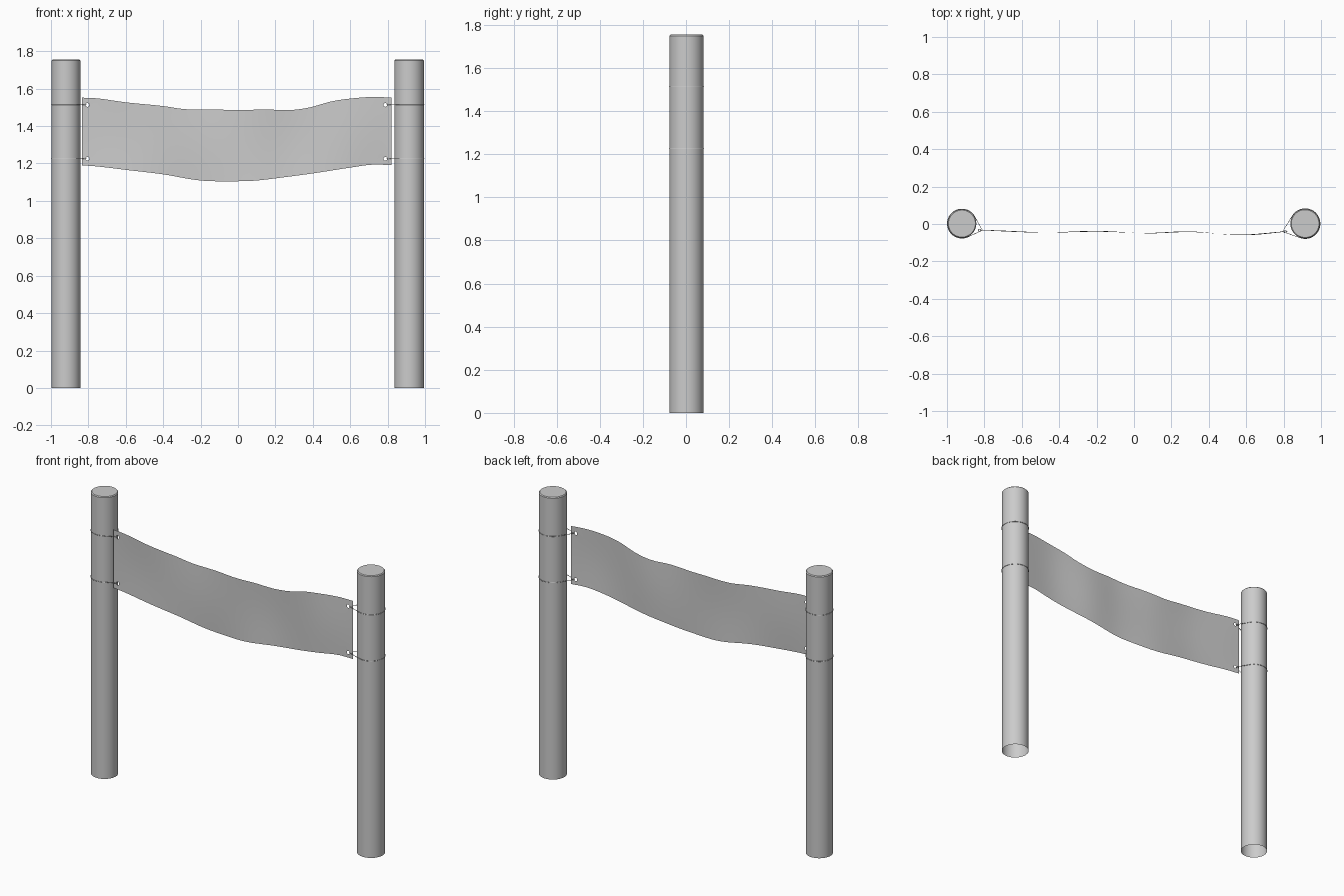
import bpy, bmesh
from math import sin, cos, pi, atan2, acos, hypot
from mathutils import Vector

if "Cube" in bpy.data.objects:
    bpy.data.objects.remove(bpy.data.objects["Cube"])

POSTS = {"left": (-0.92, 0.002, 0.077), "right": (0.915, 0.002, 0.079)}
HOLE_X = {"left": -0.805, "right": 0.788}
HOLE_Z = (1.225, 1.513)
HOLE_R = 0.01

TOP = [(-.835, 1.552), (-.75, 1.548), (-.6, 1.527), (-.4, 1.507), (-.28, 1.49), (-.1, 1.488), (0, 1.485),
       (.15, 1.489), (.27, 1.485), (.38, 1.499), (.5, 1.532), (.6, 1.547), (.72, 1.556), (.82, 1.552)]
BOTTOM = [(-.835, 1.19), (-.75, 1.184), (-.6, 1.166), (-.4, 1.142), (-.2, 1.109), (0, 1.105), (.1, 1.109),
          (.25, 1.127), (.4, 1.147), (.6, 1.178), (.72, 1.194), (.82, 1.191)]
DEPTH = [(-.835, -.033), (-.5, -.046), (-.2, -.037), (.08, -.05), (.3, -.043), (.57, -.057), (.82, -.038)]


def curve_at(pts, x):
    """Smooth (Catmull-Rom style) lookup of a profile at x."""
    n = len(pts)
    i = next((k for k in range(n - 2) if x <= pts[k + 1][0]), n - 2)

    def slope(k):
        a, b = pts[max(k - 1, 0)], pts[min(k + 1, n - 1)]
        return (b[1] - a[1]) / (b[0] - a[0])
    h = pts[i + 1][0] - pts[i][0]
    t = (x - pts[i][0]) / h
    return ((2*t**3 - 3*t*t + 1) * pts[i][1] + (t**3 - 2*t*t + t) * h * slope(i)
            + (3*t*t - 2*t**3) * pts[i + 1][1] + (t**3 - t*t) * h * slope(i + 1))


def sheet_y(x, v):
    return curve_at(DEPTH, x) + 0.004 * sin(pi * v) * sin(7 * x)


def finish(bm, name):
    bmesh.ops.recalc_face_normals(bm, faces=bm.faces)
    me = bpy.data.meshes.new(name)
    bm.to_mesh(me)
    bm.free()
    ob = bpy.data.objects.new(name, me)
    bpy.context.collection.objects.link(ob)
    bpy.context.view_layer.objects.active = ob
    bpy.ops.object.select_all(action='DESELECT')
    ob.select_set(True)
    bpy.ops.object.shade_smooth_by_angle()
    return ob


# Posts: open underneath, small chamfer at the top
for side, (cx, cy, r) in POSTS.items():
    bm = bmesh.new()
    rings = []
    for rad, z in ((r, 0), (r, 1.75), (r - 0.005, 1.755)):
        rings.append([bm.verts.new((cx + rad * cos(2*pi*i/48), cy + rad * sin(2*pi*i/48), z)) for i in range(48)])
    for a, b in zip(rings, rings[1:]):
        for i in range(48):
            j = (i + 1) % 48
            bm.faces.new((a[i], a[j], b[j], b[i]))
    bm.faces.new(rings[-1])
    finish(bm, side + "_post")

# Hanging sheet: wavy grid with four eyelet holes
M = 0.018
hl, hr = HOLE_X["left"], HOLE_X["right"]
n = 44
xs = [-.835, hl - M] + [hl + M + (hr - hl - 2*M) * i / n for i in range(n + 1)] + [hr + M, .82]
vs = [0, .05, .15, .26, .38, .5, .62, .74, .83, .94, 1]
bm = bmesh.new()
cols = []
for x in xs:
    lo, hi = curve_at(BOTTOM, x), curve_at(TOP, x)
    cols.append([bm.verts.new((x, sheet_y(x, v), lo + (hi - lo) * v)) for v in vs])
holes = {(1, 1): (hl, HOLE_Z[0]), (1, 8): (hl, HOLE_Z[1]),
         (len(xs) - 3, 1): (hr, HOLE_Z[0]), (len(xs) - 3, 8): (hr, HOLE_Z[1])}
for i in range(len(xs) - 1):
    for j in range(len(vs) - 1):
        quad = (cols[i + 1][j + 1], cols[i][j + 1], cols[i][j], cols[i + 1][j])
        if (i, j) not in holes:
            bm.faces.new(quad)
            continue
        hx, hz = holes[i, j]
        y = sum(q.co.y for q in quad) / 4
        ring = [bm.verts.new((hx + HOLE_R * cos(pi*k/8), y, hz + HOLE_R * sin(pi*k/8))) for k in range(16)]
        for c in range(4):
            for k in range(4):
                bm.faces.new((quad[c], ring[4*c + k], ring[(4*c + k + 1) % 16]))
            bm.faces.new((quad[c], ring[(4*c + 4) % 16], quad[(c + 1) % 4]))
finish(bm, "hanging_sheet")

# Cords: loop round each post, tied through each eyelet
for side, (cx, cy, r) in POSTS.items():
    s = -1 if side == "left" else 1
    for level, z in zip(("lower", "upper"), HOLE_Z):
        hx = HOLE_X[side] + s * 0.006
        hy = sheet_y(hx, 0.1)
        R = r + 0.001
        dx, dy = hx - cx, hy - cy
        base, spread = atan2(dy, dx), acos(R / hypot(dx, dy))
        pts = [Vector((hx, hy, z))]
        for k in range(33):
            a = base + spread + (2*pi - 2*spread) * k / 32
            pts.append(Vector((cx + R * cos(a), cy + R * sin(a), z)))
        cu = bpy.data.curves.new(side + "_cord", 'CURVE')
        cu.dimensions = '3D'
        cu.bevel_depth = 0.0016
        cu.bevel_resolution = 1
        knot = [Vector((hx + s * (0.014 + 0.008 * cos(pi*k/4)), hy + 0.006 * sin(pi*k/4), z)) for k in range(8)]
        for path in (pts, knot):
            sp = cu.splines.new('POLY')
            sp.points.add(len(path) - 1)
            for p, co in zip(sp.points, path):
                p.co = (*co, 1)
            sp.use_cyclic_u = True
        ob = bpy.data.objects.new(f"{side}_{level}_cord", cu)
        bpy.context.collection.objects.link(ob)
